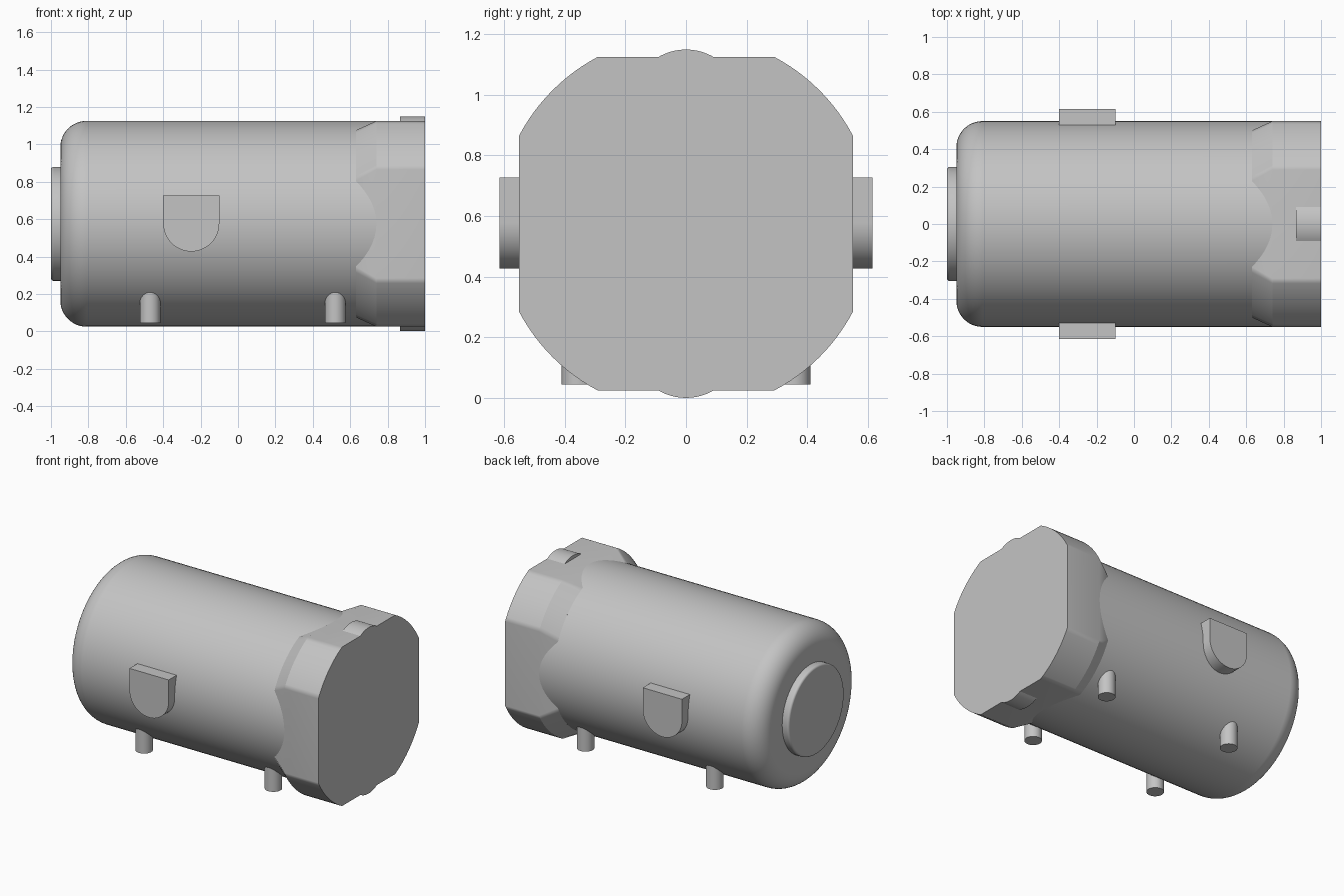
import bpy, bmesh
from math import pi, sin, cos, atan2, asin
from mathutils import Vector

cube = bpy.data.objects.get("Cube")
if cube:
    bpy.data.objects.remove(cube, do_unlink=True)

ZC = 0.575      # height of the tank axis
R = 0.55        # tank radius

grey = bpy.data.materials.new("plain grey")
grey.use_nodes = True
colour = (0.55, 0.55, 0.55, 1)
grey.diffuse_color = colour
grey.node_tree.nodes["Principled BSDF"].inputs["Base Color"].default_value = colour


def loft(name, rings):
    """Skin a closed solid through rings of equal point count."""
    bm = bmesh.new()
    loops = [[bm.verts.new(p) for p in ring] for ring in rings]
    n = len(loops[0])
    for a, b in zip(loops, loops[1:]):
        for i in range(n):
            j = (i + 1) % n
            bm.faces.new((a[i], a[j], b[j], b[i]))
    bm.faces.new(loops[0])
    bm.faces.new(loops[-1])
    bmesh.ops.recalc_face_normals(bm, faces=bm.faces)
    mesh = bpy.data.meshes.new(name)
    bm.to_mesh(mesh)
    bm.free()
    mesh.materials.append(grey)
    obj = bpy.data.objects.new(name, mesh)
    bpy.context.collection.objects.link(obj)
    bpy.ops.object.select_all(action='DESELECT')
    obj.select_set(True)
    bpy.context.view_layer.objects.active = obj
    bpy.ops.object.shade_smooth_by_angle(angle=pi / 6)
    weighted = obj.modifiers.new("even shading", 'WEIGHTED_NORMAL')
    weighted.keep_sharp = True
    return obj


def arc(radius, start, end, steps):
    return [(radius * cos(start + (end - start) * i / steps),
             radius * sin(start + (end - start) * i / steps)) for i in range(steps + 1)]


def across_x(x, points):
    return [Vector((x, y, ZC + z)) for y, z in points]


def turned(name, profile, segments=96):
    """Revolve (x, radius) points around the tank axis."""
    circle = arc(1, 0, 2 * pi, segments)[:-1]
    loft(name, [across_x(x, [(r * y, r * z) for y, z in circle]) for x, r in profile])


# Tank body with a rounded end
fillet = 0.14
bend = arc(fillet, pi, pi / 2, 12)
turned("tank_body", [(-0.95 + fillet + x, R - fillet + r) for x, r in bend] + [(0.74, R)])

# Raised round end cap
lip = arc(0.015, pi, pi / 2, 4)
turned("end_cap", [(-0.985 + x, 0.29 + r) for x, r in lip] + [(-0.94, 0.305)], 64)


# Square flange with arc corners and a tapered neck
def flange_section(half, radius):
    low = asin((radius ** 2 - half ** 2) ** 0.5 / radius)
    points = []
    for k in range(4):
        points += arc(radius, k * pi / 2 + low, (k + 1) * pi / 2 - low, 12)
    return points


loft("flange", [across_x(x, flange_section(h, r)) for x, h, r in
                ((0.63, 0.5, R), (0.74, R, 0.622), (1.0, R, 0.622))])

# Shallow curved pads above and below the flange
width, rise = 0.09, 0.024
pad_radius = (width ** 2 + rise ** 2) / (2 * rise)
swing = atan2(width, pad_radius - rise)
for name, side in (("top_pad", 1), ("bottom_pad", -1)):
    bow = [(y, side * (R + rise - pad_radius + z))
           for y, z in arc(pad_radius, pi / 2 - swing, pi / 2 + swing, 16)]
    loft(name, [across_x(x, bow) for x in (0.865, 1.0)])

# Side lugs with a flat top and round bottom
outline = [(0.15, 0.15), (-0.15, 0.15)] + arc(0.15, pi, 2 * pi, 24)
for name, side in (("front_lug", -1), ("back_lug", 1)):
    loft(name, [[Vector((x - 0.25, side * y, z + 0.577)) for x, z in outline]
                for y in (0.45, 0.615)])

# Four short feet
peg = arc(0.055, 0, 2 * pi, 32)[:-1]
for end, fx in (("right", -0.47), ("left", 0.52)):
    for depth, fy in (("front", -0.355), ("back", 0.355)):
        loft(f"{depth}_{end}_foot",
             [[Vector((fx + x, fy + y, z)) for x, y in peg] for z in (0.045, 0.3)])
